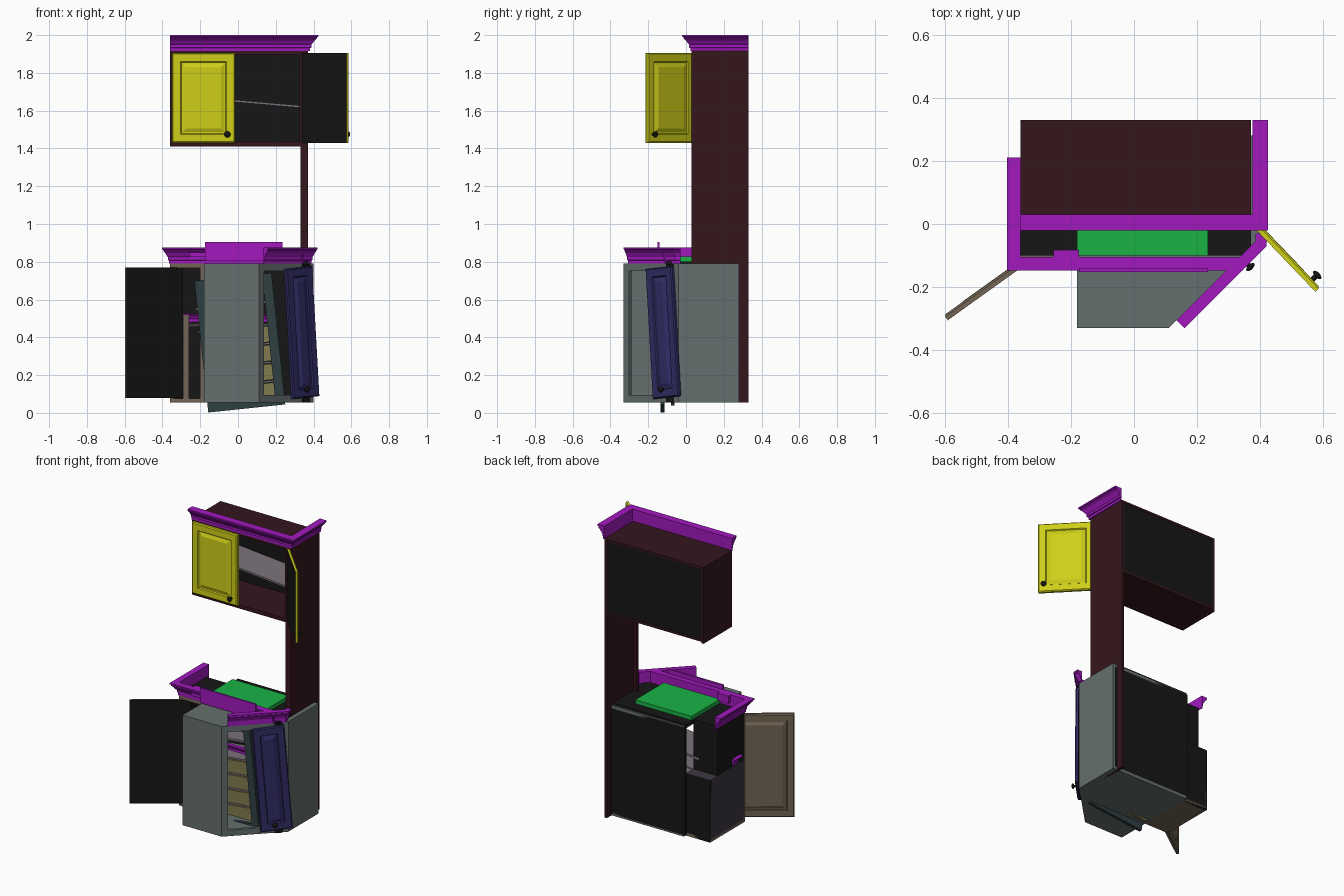
import bpy, bmesh, math
from mathutils import Matrix, Vector

if "Cube" in bpy.data.objects:
    bpy.data.objects.remove(bpy.data.objects["Cube"])


def mat(name, c):
    m = bpy.data.materials.new(name)
    m.diffuse_color = (*c, 1)
    m.use_nodes = True
    m.node_tree.nodes["Principled BSDF"].inputs["Base Color"].default_value = m.diffuse_color
    return m


PURPLE = mat("trim_purple", (0.36, 0.01, 0.52))
YELLOW = mat("door_yellow", (0.62, 0.62, 0.01))
BROWN = mat("dark_brown", (0.035, 0.008, 0.012))
GREY = mat("slate_grey", (0.13, 0.16, 0.155))
BLUE = mat("door_blue", (0.03, 0.025, 0.13))
TAN = mat("door_tan", (0.17, 0.13, 0.09))
TEAL = mat("frame_teal", (0.03, 0.05, 0.055))
GREEN = mat("top_green", (0.01, 0.45, 0.06))
CREAM = mat("drawer_olive", (0.22, 0.2, 0.08))
SHELF = mat("shelf_mauve", (0.2, 0.17, 0.2))
PLUM = mat("side_plum", (0.05, 0.04, 0.055))
BLACK = mat("black", (0.008, 0.008, 0.008))


def finish(name, bm, *mats, fix=True):
    if fix:
        bmesh.ops.recalc_face_normals(bm, faces=bm.faces)
    me = bpy.data.meshes.new(name)
    bm.to_mesh(me)
    bm.free()
    for m in mats:
        me.materials.append(m)
    ob = bpy.data.objects.new(name, me)
    bpy.context.collection.objects.link(ob)
    return ob


def box(name, size, centre, m, roll=0, turn=0):
    bm = bmesh.new()
    bmesh.ops.create_cube(bm, size=1)
    bm.transform(Matrix.Translation(centre) @ Matrix.Rotation(turn, 4, 'Z')
                 @ Matrix.Rotation(roll, 4, 'Y') @ Matrix.Diagonal((*size, 1)))
    return finish(name, bm, m)


def wall(name, p, q, z0, z1, m, t=0.016):
    """Upright board on the line p-q; its outer face is on the right of the line."""
    p, q = Vector(p), Vector(q)
    d = (q - p).normalized()
    c = (p + q) / 2 + Vector((-d.y, d.x)) * t / 2
    return box(name, ((q - p).length, t, z1 - z0), (c.x, c.y, (z0 + z1) / 2), m,
               turn=math.atan2(d.y, d.x))


def slab(name, pts, z0, z1, m):
    bm = bmesh.new()
    f = bm.faces.new([bm.verts.new((x, y, z0)) for x, y in pts])
    r = bmesh.ops.extrude_face_region(bm, geom=[f])
    bmesh.ops.translate(bm, verts=[v for v in r['geom'] if isinstance(v, bmesh.types.BMVert)],
                        vec=(0, 0, z1 - z0))
    return finish(name, bm, m)


def rect(x0, x1, y0, y1):
    return [(x0, y0), (x1, y0), (x1, y1), (x0, y1)]


def frame(name, p, q, z0, z1, m, s=0.035, t=0.02):
    """Face frame: two stiles and two rails."""
    p, q = Vector(p), Vector(q)
    d = (q - p).normalized() * s
    wall(name + "_stile_a", p, p + d, z0, z1, m, t)
    wall(name + "_stile_b", q - d, q, z0, z1, m, t)
    wall(name + "_rail_bottom", p + d, q - d, z0, z0 + s, m, t)
    wall(name + "_rail_top", p + d, q - d, z1 - s, z1, m, t)


CROWN = [(0, 0), (.006, 0), (.006, .2), (.013, .22), (.013, .4), (.019, .48), (.03, .66),
         (.042, .78), (.042, .86), (.05, .9), (.05, 1), (0, 1)]


def crown(name, path, z0, z1, k=1.0):
    """Moulding profile swept round the path with mitred corners."""
    P = [Vector(a) for a in path]
    n = [Vector(((b - a).y, -(b - a).x)).normalized() for a, b in zip(P, P[1:])]
    bm = bmesh.new()
    rings = []
    for i, a in enumerate(P):
        u, v = n[max(i - 1, 0)], n[min(i, len(n) - 1)]
        m = (u + v) / (1 + u.dot(v))
        rings.append([bm.verts.new((a.x + m.x * o * k, a.y + m.y * o * k, z0 + h * (z1 - z0)))
                      for o, h in CROWN])
    for r, s in zip(rings, rings[1:]):
        for j in range(len(r)):
            l = (j + 1) % len(r)
            bm.faces.new((r[j], r[l], s[l], s[j]))
    bm.faces.new(rings[0])
    bm.faces.new(rings[-1][::-1])
    return finish(name, bm, PURPLE)


def door(name, p, q, z0, z1, m, roll=0, knob=None, back=BLACK, t=0.02):
    """Raised-panel door, moulded face on the right of the line p-q."""
    p, q = Vector(p), Vector(q)
    d = q - p
    w, h = d.length / 2, (z1 - z0) / 2
    c = (p + q) / 2
    M = (Matrix.Translation((c.x, c.y, (z0 + z1) / 2)) @ Matrix.Rotation(math.atan2(d.y, d.x), 4, 'Z')
         @ Matrix.Rotation(roll, 4, 'Y'))
    steps = [(0, 0), (0, -t + .006), (.006, -t), (.045, -t), (.05, -t + .007),
             (.056, -t + .007), (.075, -t - .001)]
    bm = bmesh.new()
    rings = [[bm.verts.new((sx * (w - i), y, sz * (h - i)))
              for sx, sz in ((-1, -1), (1, -1), (1, 1), (-1, 1))] for i, y in steps]
    for r, s in zip(rings, rings[1:]):
        for j in range(4):
            bm.faces.new((r[j], r[(j + 1) % 4], s[(j + 1) % 4], s[j]))
    bm.faces.new(rings[-1])
    bm.faces.new(rings[0][::-1]).material_index = 1
    bm.transform(M)
    finish(name, bm, m, back)
    if knob:
        bm = bmesh.new()
        K = Matrix.Translation((knob[0] * (w - .035), -t, knob[1] * (h - .045)))
        bmesh.ops.create_cone(bm, cap_ends=True, segments=12, radius1=.008, radius2=.008, depth=.02,
                              matrix=K @ Matrix.Translation((0, -.008, 0)) @ Matrix.Rotation(math.pi / 2, 4, 'X'))
        bmesh.ops.create_uvsphere(bm, u_segments=16, v_segments=8, radius=.017,
                                  matrix=K @ Matrix.Translation((0, -.021, 0)) @ Matrix.Diagonal((1, .5, 1, 1)))
        for f in bm.faces:
            f.smooth = len(f.verts) < 5
        bm.transform(M)
        finish(name + "_knob", bm, BLACK)


# Wall cabinet and tall end panel
wall("upper_left_side", (-.36, .33), (-.36, .03), 1.41, 1.92, BROWN)
wall("tall_right_side", (.37, .03), (.37, .33), .055, 1.92, BROWN)
wall("tall_front_stile", (.33, .03), (.37, .03), .8, 1.92, BROWN, .02)
wall("upper_back", (.355, .328), (-.345, .328), 1.43, 1.91, BLACK, .008)
slab("upper_bottom", rect(-.36, .36, .03, .33), 1.42, 1.436, BROWN)
slab("upper_top", rect(-.36, .37, .03, .33), 1.905, 1.92, BROWN)
frame("upper_frame", (-.36, .03), (.35, .03), 1.41, 1.92, BROWN, .024)
box("upper_shelf", (.67, .24, .012), (.0, .19, 1.65), SHELF, roll=math.radians(5))
crown("upper_crown", [(-.36, .03), (.375, .03), (.375, .33)], 1.915, 2.0)
door("upper_left_door", (-.35, .03), (-.015, .03), 1.43, 1.905, YELLOW, knob=(.95, -1))
door("upper_right_door", (.575, -.215), (.34, .03), 1.43, 1.905, YELLOW, knob=(-1, -1))

# Angled base cabinet
A, B = (.11, -.33), (.40, -.04)
foot = [(-.18, -.33), A, B, (.40, .28), (-.18, .28)]
slab("base_bottom", foot, .055, .075, GREY)
slab("base_top", foot, .77, .79, GREY)
wall("base_front_panel", (-.18, -.33), A, .055, .79, GREY)
wall("base_right_panel", B, (.40, .28), .055, .79, GREY)
wall("base_left_panel", (-.18, -.1), (-.18, -.33), .055, .79, GREY)
wall("base_back", (.385, .28), (-.19, .28), .065, .785, BLACK, .012)
frame("corner_frame", A, B, .055, .79, GREY, .04)
door("corner_door", (.262, -.185), (.402, -.045), .08, .77, BLUE, math.radians(-4.5), (-.2, -1))

# Stepped left wing
slab("wing_bottom", rect(-.36, -.18, -.1, .26), .055, .075, TAN)
wall("wing_lower_side", (-.36, .26), (-.36, -.1), .055, .47, PLUM)
wall("wing_upper_side", (-.36, .18), (-.36, -.1), .47, .79, BLACK)
wall("wing_lower_back", (-.18, .26), (-.36, .26), .055, .47, BLACK)
wall("wing_upper_back", (-.18, .18), (-.36, .18), .47, .79, BLACK)
slab("wing_ledge", rect(-.36, -.18, .16, .26), .455, .47, PLUM)
frame("wing_frame", (-.36, -.11), (-.18, -.11), .055, .79, TAN, .022)
wall("wing_mid_stile", (-.29, -.105), (-.26, -.105), .055, .52, TAN)
wall("wing_right_stile", (.345, -.105), (.38, -.07), .055, .79, BLACK, .02)
crown("wing_inner_crown", [(-.36, .03), (-.36, -.03), (.2, -.03)], .48, .525, .5)
door("wing_door", (-.29, -.09), (-.59, -.305), .08, .77, TAN)

# Counter deck, insert and mouldings
slab("deck", [(-.36, -.1), (.37, -.1), (.37, .27), (-.19, .27), (-.19, .18), (-.36, .18)], .785, .802, BLACK)
slab("green_insert", rect(-.18, .235, -.1, .2), .8, .828, GREEN)
crown("deck_crown", [(-.36, .21), (-.36, -.105), (.345, -.105)], .79, .875, .85)
crown("corner_crown", [(.135, -.305), (.385, -.055), (.385, -.03)], .79, .875, .7)
box("crown_centre_strip", (.41, .012, .1), (.03, -.146, .855), PURPLE)
box("crown_block", (.08, .05, .05), (-.215, -.108, .85), PURPLE)

# Loose tilted frame and drawer stack inside
tilt = math.radians(-6)
R = Matrix.Rotation(tilt, 3, 'Y')
o = Vector((.005, 0, .371))
for nm, size, off in (("left", (.05, .02, .7), (-.175, 0)), ("right", (.05, .02, .7), (.185, 0)),
                      ("top", (.32, .02, .05), (.005, .325)), ("bottom", (.32, .02, .05), (.005, -.325))):
    box("loose_frame_" + nm, size, o + Vector((0, -.125, 0)) + R @ Vector((off[0], 0, off[1])), TEAL, tilt)
for i in range(4):
    z = -.27 + i * .1
    box("drawer_front_%d" % i, (.36, .018, .085), o + R @ Vector((-.01, -.07, z)), CREAM, tilt)
    box("drawer_rail_%d" % i, (.4, .2, .01), o + R @ Vector((-.01, .03, z + .05)), SHELF, tilt)
box("drawer_side", (.012, .2, .18), o + R @ Vector((.205, .02, -.08)), GREEN, tilt)
box("inner_shelf", (.42, .25, .014), o + R @ Vector((0, .06, .2)), SHELF, tilt)
